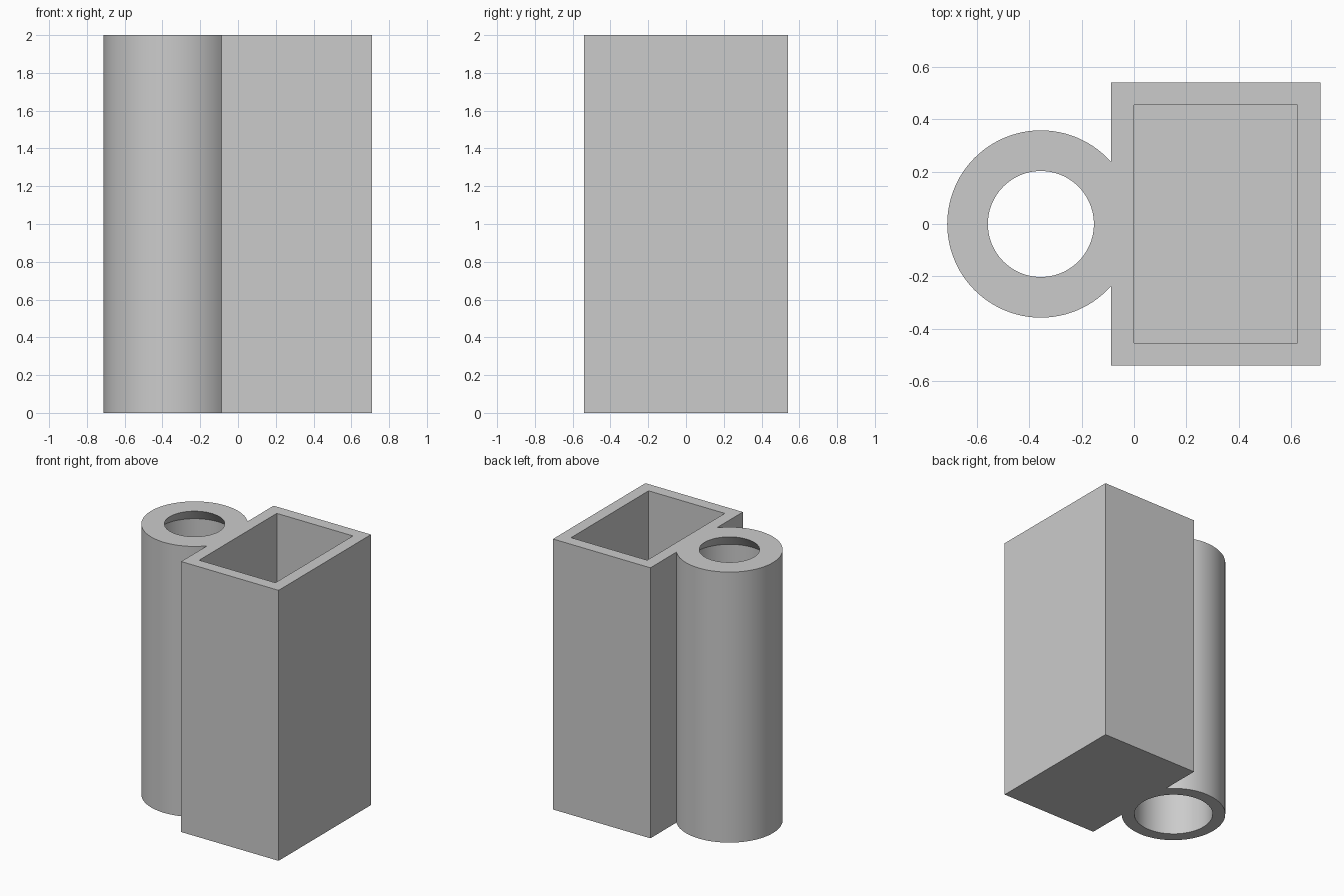
import bpy
import bmesh
import math

cube = bpy.data.objects.get("Cube")
if cube:
    bpy.data.objects.remove(cube, do_unlink=True)

HEIGHT = 2.0
WALL = 0.087
TUBE_X, TUBE_R = -0.355, 0.357
BORE_R, MOUTH_R = TUBE_R - WALL, 0.202
BOX_MIN, BOX_MAX, BOX_Y = -WALL, 0.71, 0.54

grey = bpy.data.materials.new("plain grey")
grey.use_nodes = True
colour = (0.6, 0.6, 0.6, 1)
grey.diffuse_color = colour
grey.node_tree.nodes["Principled BSDF"].inputs["Base Color"].default_value = colour


def finish(name, bm):
    bmesh.ops.recalc_face_normals(bm, faces=bm.faces)
    mesh = bpy.data.meshes.new(name)
    bm.to_mesh(mesh)
    bm.free()
    mesh.materials.append(grey)
    ob = bpy.data.objects.new(name, mesh)
    bpy.context.collection.objects.link(ob)
    return ob


def block(name, x0, x1, half_y, z0, z1):
    bm = bmesh.new()
    bmesh.ops.create_cube(bm, size=1)
    bmesh.ops.scale(bm, vec=(x1 - x0, 2 * half_y, z1 - z0), verts=bm.verts)
    bmesh.ops.translate(bm, vec=((x0 + x1) / 2, 0, (z0 + z1) / 2), verts=bm.verts)
    return finish(name, bm)


def turned(name, profile, sides=96):
    """Solid of stacked rings around the tube axis, from (radius, z) pairs."""
    bm = bmesh.new()
    rings = [[bm.verts.new((TUBE_X + r * math.cos(2 * math.pi * i / sides),
                            r * math.sin(2 * math.pi * i / sides), z))
              for i in range(sides)] for r, z in profile]
    for low, high in zip(rings, rings[1:]):
        for i in range(sides):
            j = (i + 1) % sides
            bm.faces.new((low[i], low[j], high[j], high[i]))
    bm.faces.new(rings[0])
    bm.faces.new(rings[-1])
    return finish(name, bm)


def combine(target, other, operation):
    mod = target.modifiers.new(other.name, "BOOLEAN")
    mod.operation = operation
    mod.solver = "EXACT"
    mod.object = other
    bpy.context.view_layer.objects.active = target
    bpy.ops.object.modifier_apply(modifier=mod.name)
    bpy.data.objects.remove(other, do_unlink=True)


# Rectangular holder joined to the round tube
holder = block("box_and_tube_holder", BOX_MIN, BOX_MAX, BOX_Y, 0, HEIGHT)
tube = turned("round_tube", [(TUBE_R, 0), (TUBE_R, HEIGHT)])
combine(holder, tube, "UNION")

# Box pocket, open at the top with a closed floor
pocket = block("box_pocket", 0, BOX_MAX - WALL, BOX_Y - WALL, WALL, HEIGHT + 0.1)
combine(holder, pocket, "DIFFERENCE")

# Through bore that narrows in a cone to the top mouth
bore = turned("tube_bore", [(BORE_R, -0.1), (BORE_R, HEIGHT - WALL),
                            (MOUTH_R, HEIGHT), (MOUTH_R, HEIGHT + 0.1)])
combine(holder, bore, "DIFFERENCE")

# Smooth round walls, sharp rims
bpy.ops.object.select_all(action="DESELECT")
holder.select_set(True)
bpy.context.view_layer.objects.active = holder
bpy.ops.object.shade_smooth_by_angle(angle=math.radians(30))
